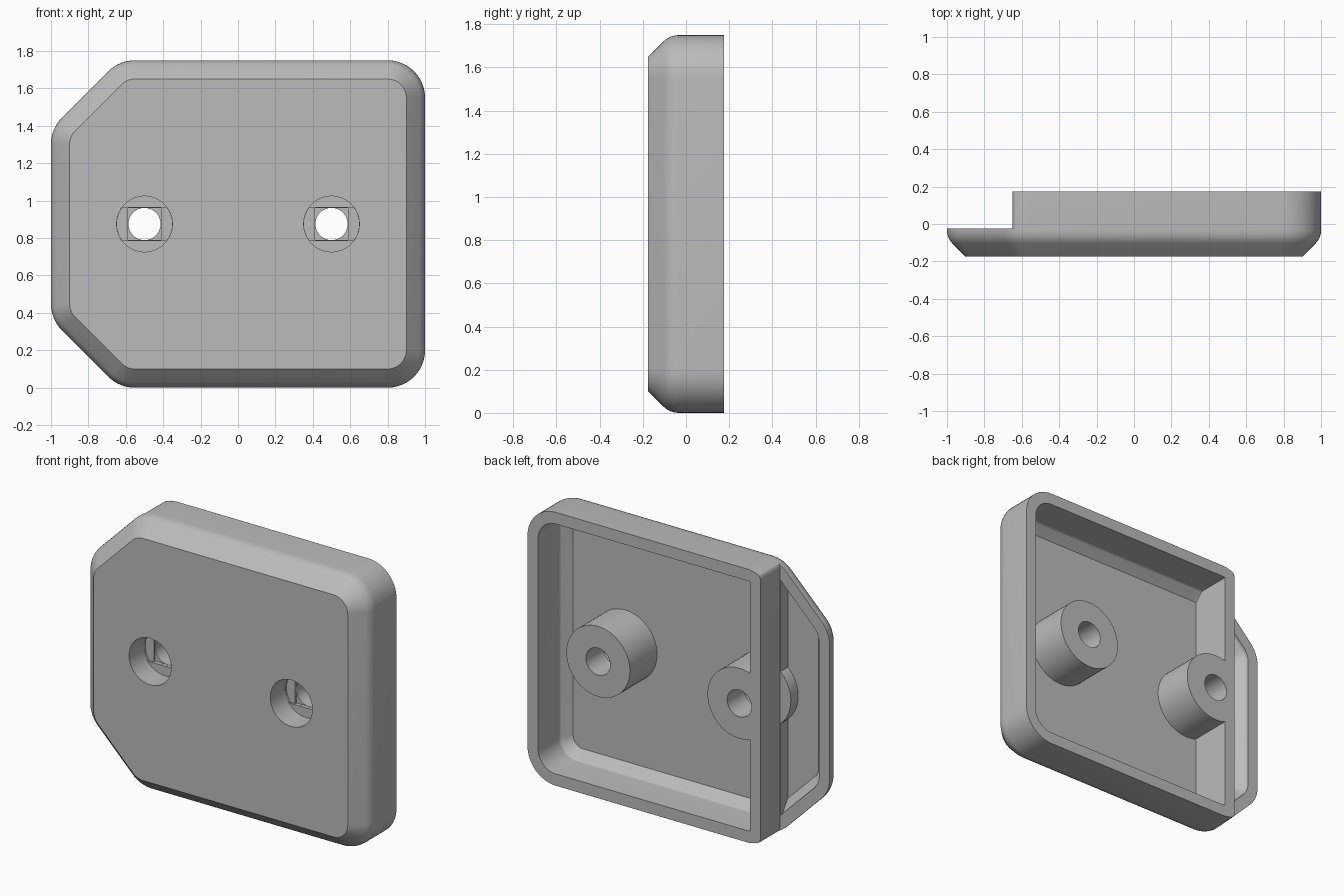
import bpy, bmesh
from math import sin, cos, radians, sqrt

cube = bpy.data.objects.get("Cube")
if cube:
    bpy.data.objects.remove(cube)

MID = 0.875            # mid height
FRONT, BACK = -0.175, 0.175
WALL = 0.075           # shell thickness
STEP_X, STEP_Y = -0.65, -0.025


def arc(cx, cz, r, a0, a1, n):
    """Points of an arc in the xz plane."""
    steps = [radians(a0 + (a1 - a0) * i / n) for i in range(n + 1)]
    return [(cx + r * cos(a), cz + r * sin(a)) for a in steps]


def case_outline(inset):
    """Square with two cut corners on the -x side, rounded, pulled in by inset."""
    r = 0.2 - inset
    pts = []
    for cx, dz, a0, a1 in ((0.8, 0.675, 0, 90), (-0.552, 0.675, 90, 135), (-0.8, 0.427, 135, 180)):
        pts += arc(cx, MID + dz, r, a0, a1, 12 if a1 - a0 > 45 else 8)
    return pts + [(x, 2 * MID - z) for x, z in reversed(pts)]


def loft(name, rings):
    """Closed solid through (y, outline) rings."""
    bm = bmesh.new()
    loops = [[bm.verts.new((x, y, z)) for x, z in pts] for y, pts in rings]
    for a, b in zip(loops, loops[1:]):
        for i in range(len(a)):
            j = (i + 1) % len(a)
            bm.faces.new((a[i], a[j], b[j], b[i]))
    bm.faces.new(loops[0])
    bm.faces.new(loops[-1])
    bmesh.ops.recalc_face_normals(bm, faces=bm.faces)
    mesh = bpy.data.meshes.new(name)
    bm.to_mesh(mesh)
    bm.free()
    obj = bpy.data.objects.new(name, mesh)
    bpy.context.collection.objects.link(obj)
    return obj


def prism(name, pts, y0, y1):
    return loft(name, [(y0, pts), (y1, pts)])


def rect(x0, x1, z0, z1):
    return [(x0, z0), (x1, z0), (x1, z1), (x0, z1)]


def disc(cx, r, n=48):
    return arc(cx, MID, r, 0, 360, n)[:-1]


def cut(target, tool):
    """Subtract tool from target and discard it."""
    tool.hide_render = True
    mod = target.modifiers.new("cut", 'BOOLEAN')
    mod.operation = 'DIFFERENCE'
    mod.solver = 'EXACT'
    mod.object = tool
    bpy.context.view_layer.objects.active = target
    bpy.ops.object.modifier_apply(modifier=mod.name)
    bpy.data.objects.remove(tool)


def edge_profile(y_corner, inset, radius):
    """(y, inset) points of the fillet between the 45 degree bevel and the wall."""
    y_end = y_corner + radius * (sqrt(2) - 1)
    return [(y_end - radius * sin(radians(a)), inset + radius * (1 - cos(radians(a))))
            for a in (45, 36, 27, 18, 9, 0)]


# Outer case with bevelled front edge
outer = [(FRONT, 0.1)] + edge_profile(-0.075, 0, 0.1) + [(BACK, 0)]
case = loft("case", [(y, case_outline(i)) for y, i in outer])

# Hollow of the shell, leaving the inner wall and two screw bosses
inner = [(-0.1, 0.131)] + edge_profile(-0.044, WALL, 0.025) + [(0.3, WALL)]
hollow = loft("hollow", [(y, case_outline(i)) for y, i in inner])
cut(hollow, prism("wall_keep", rect(STEP_X - 0.001, STEP_X + WALL, -1, 3), -0.5, 0.5))
for x in (-0.5, 0.5):
    cut(hollow, prism("boss_keep", disc(x, 0.225, 64), -0.5, 0.5))
cut(case, hollow)

# Step that lowers the cut-corner side to a flange
r = 0.05
step = [(-1.2, -0.2), (STEP_X + r, -0.2)]
step += arc(STEP_X + r, r, r, 270, 180, 8)
step += arc(STEP_X + r, 2 * MID - r, r, 180, 90, 8)
step += [(STEP_X + r, 2), (-1.2, 2)]
cut(case, prism("step", step, STEP_Y, 0.4))

# Screw holes: counterbore, bridging slot, square, round bore
for x in (-0.5, 0.5):
    h = 0.0872
    slot = arc(x, MID, 0.148, -36, 36, 10) + arc(x, MID, 0.148, 144, 216, 10)
    cut(case, prism("counterbore", disc(x, 0.149), -0.3, STEP_Y))
    cut(case, prism("slot", slot, -0.03, -0.0125))
    cut(case, prism("square", rect(x - h, x + h, MID - h + 0.0005, MID + h - 0.0005), -0.03, 0))
    cut(case, prism("bore", disc(x, 0.0862), -0.05, 0.3))

# Grey plastic
grey = bpy.data.materials.new("grey_plastic")
grey.use_nodes = True
colour = (0.5, 0.5, 0.5, 1)
grey.diffuse_color = colour
grey.node_tree.nodes["Principled BSDF"].inputs["Base Color"].default_value = colour
case.data.materials.clear()
case.data.materials.append(grey)

bpy.ops.object.select_all(action='DESELECT')
case.select_set(True)
bpy.context.view_layer.objects.active = case
bpy.ops.object.shade_smooth_by_angle(angle=radians(30))
